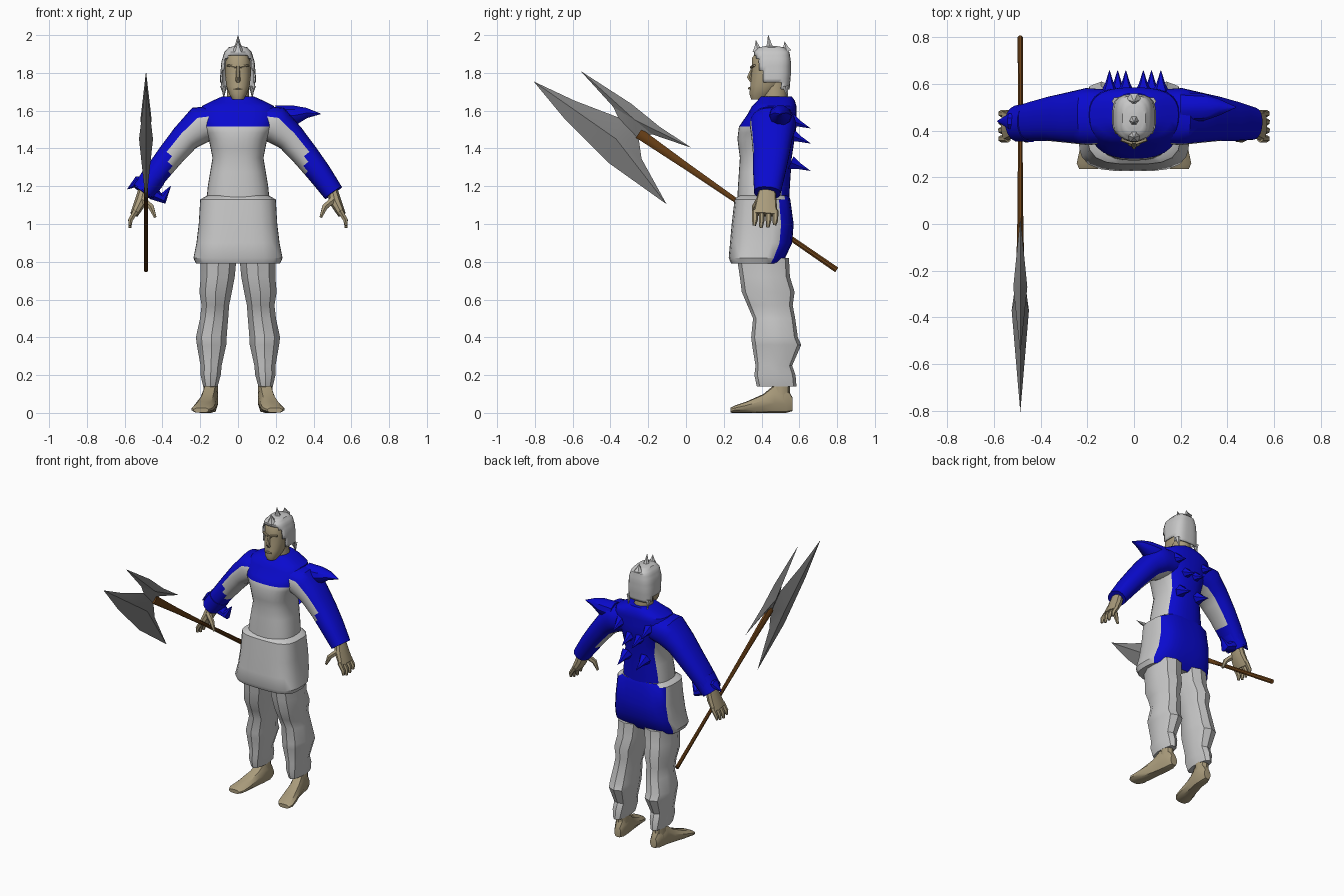
import bpy, bmesh, math
from mathutils import Vector as V

cube = bpy.data.objects.get("Cube")
if cube:
    bpy.data.objects.remove(cube)


def material(name, rgb):
    m = bpy.data.materials.new(name)
    m.use_nodes = True
    m.diffuse_color = (*rgb, 1)
    m.node_tree.nodes["Principled BSDF"].inputs["Base Color"].default_value = (*rgb, 1)
    return m


GREY = material("light grey cloth", (0.57, 0.57, 0.57))
BLUE = material("deep blue", (0.003, 0.003, 0.62))
SKIN = material("tan skin", (0.40, 0.33, 0.20))
STEEL = material("dark steel", (0.22, 0.22, 0.22))
WOOD = material("brown wood", (0.14, 0.05, 0.008))


def finish(name, bm, mats, rule=None, angle=35):
    """Turn a bmesh into an object, colouring faces by rule(centre, normal)."""
    bmesh.ops.recalc_face_normals(bm, faces=bm.faces[:])
    for f in bm.faces:
        f.smooth = True
        if rule:
            f.material_index = int(rule(f.calc_center_median(), f.normal))
    me = bpy.data.meshes.new(name)
    bm.to_mesh(me)
    bm.free()
    me.set_sharp_from_angle(angle=math.radians(angle))
    for m in mats:
        me.materials.append(m)
    ob = bpy.data.objects.new(name, me)
    bpy.context.scene.collection.objects.link(ob)
    return ob


def skin(name, rings, mats, n=12, power=2, sub=1, rule=None, cut=None, angle=35):
    """Bridge superellipse rings given as (centre, u axis, v axis)."""
    full = []
    for a, b in zip(rings, rings[1:]):
        full += [[p.lerp(q, i / sub) for p, q in zip(a, b)] for i in range(sub)]
    full.append(rings[-1])
    bm = bmesh.new()
    loops = []
    for c, u, v in full:
        loop = []
        for i in range(n):
            t = math.tau * (i + 0.5) / n
            cs, sn = math.cos(t), math.sin(t)
            k = (abs(cs) ** power + abs(sn) ** power) ** (-1 / power)
            loop.append(bm.verts.new(c + u * cs * k + v * sn * k))
        loops.append(loop)
    for a, b in zip(loops, loops[1:]):
        for i in range(n):
            bm.faces.new((a[i], a[(i + 1) % n], b[(i + 1) % n], b[i]))
    bm.faces.new(loops[-1])
    bm.faces.new(loops[0])
    if cut:
        gone = [f for f in bm.faces if cut(f.calc_center_median())]
        bmesh.ops.delete(bm, geom=gone, context="FACES")
    return finish(name, bm, mats, rule, angle)


def stack(name, levels, mats, **kw):
    """Horizontal rings: z, x min, x max, y min, y max."""
    rings = [(V(((a + b) / 2, (c + d) / 2, z)), V(((b - a) / 2, 0, 0)), V((0, (d - c) / 2, 0)))
             for z, a, b, c, d in levels]
    return skin(name, rings, mats, **kw)


def centred(levels):
    return [(z, -r, r, a, b) for z, r, a, b in levels]


def tube(name, pts, mats, side=(0, 1, 0), mirror=1, **kw):
    """Sweep along points x, y, z, in-plane half width, sideways half width."""
    path = [V((p[0] * mirror, p[1], p[2])) for p in pts]
    rings = []
    for i, p in enumerate(pts):
        t = (path[min(i + 1, len(path) - 1)] - path[max(i - 1, 0)]).normalized()
        s = V(side)
        s = (s - t * s.dot(t)).normalized()
        rings.append((path[i], t.cross(s) * p[3], s * p[4]))
    return skin(name, rings, mats, **kw)


def spike(name, base, tip, r, mat):
    side = (1, 0, 0)
    mid = V(base).lerp(V(tip), 0.45)
    tube(name, [(*base, r, r), (*mid, r * .45, r * .45), (*tip, .001, .001)], [mat], side, n=6)


# Tunic body: blue yoke and back panel over a grey front
stack("tunic_body", centred([
    (1.10, .17, .27, .545), (1.2, .16, .275, .55), (1.35, .135, .285, .56),
    (1.45, .155, .272, .575), (1.515, .19, .28, .585), (1.58, .21, .325, .585),
    (1.625, .19, .35, .585), (1.655, .13, .38, .575), (1.675, .085, .395, .56)]),
    [GREY, BLUE], n=32, power=2.6, sub=2,
    rule=lambda c, nrm: c.z > 1.515 or nrm.y > 0.6)

# Skirt with a blue back flap
stack("tunic_skirt", centred([
    (1.15, .165, .28, .545), (1.13, .2, .257, .552), (1.0, .208, .242, .57),
    (.9, .22, .233, .562), (.82, .236, .226, .525), (.79, .222, .24, .50)]),
    [GREY, BLUE], n=28, power=3.4, rule=lambda c, nrm: c.y > .44 and nrm.y > .5)

for s, label in ((1, "left"), (-1, "right")):
    # Sleeve: grey on the front and underside of the upper arm
    def sleeve_rule(c, nrm, s=s):
        top = nrm.x * s * .75 + nrm.z * .66
        return abs(c.x) > .36 or nrm.y > .45 or top > .3
    tube(label + "_sleeve", [
        (.10, .46, 1.54, .09, .115), (.2, .46, 1.525, .1, .122), (.28, .455, 1.455, .078, .108),
        (.36, .45, 1.36, .07, .095), (.43, .44, 1.27, .064, .085), (.505, .43, 1.165, .055, .07)],
        [GREY, BLUE], mirror=s, n=24, power=2.4, sub=3, rule=sleeve_rule)

    # Hand
    tube(label + "_palm", [(.5, .43, 1.175, .03, .045), (.515, .425, 1.12, .033, .055),
                           (.55, .42, 1.05, .022, .066)], [SKIN], mirror=s, n=10, power=2.6)
    for i in range(4):
        y = .365 + i * .036
        tip = .975 + .012 * abs(i - 1.4)
        tube(f"{label}_finger_{i + 1}", [
            (.54, y, 1.07, .016, .016), (.57, y, 1.02, .014, .015), (.572, y - .004, tip, .008, .009)],
            [SKIN], mirror=s, n=6)
    tube(label + "_thumb", [(.505, .39, 1.13, .02, .02), (.46, .365, 1.09, .017, .017),
                            (.438, .36, 1.035, .008, .008)], [SKIN], mirror=s, n=6)

    # Baggy trouser leg
    leg = [(.82, .005, .2, .27, .545), (.72, .015, .2, .285, .55), (.64, .03, .207, .295, .575),
           (.57, .045, .195, .325, .565), (.5, .05, .203, .355, .578), (.4, .058, .225, .345, .592),
           (.36, .06, .22, .35, .61), (.25, .085, .2, .368, .562), (.2, .09, .2, .362, .58),
           (.14, .107, .185, .375, .585)]
    ends = [(z, *sorted((a * s, b * s)), c, d) for z, a, b, c, d in leg]
    stack(label + "_trouser_leg", ends, [GREY], n=10, power=2.4, angle=32)

    # Bare foot
    foot = [(.14, .565, .045, .025, .035), (.143, .53, .07, .038, .07), (.148, .47, .075, .042, .075),
            (.16, .41, .05, .045, .05), (.178, .32, .03, .055, .03), (.19, .26, .02, .056, .02),
            (.195, .235, .014, .04, .013)]
    skin(label + "_foot", [(V((x * s, y, z)), V((w, 0, 0)), V((0, 0, h))) for x, y, z, w, h in foot],
         [SKIN], n=10, power=3)
    stack(label + "_ankle", [(z, s * .145 - .04, s * .145 + .04, .455, .55) for z in (.06, .2)],
          [SKIN], n=10)

# Neck and head
stack("neck", centred([(1.62, .065, .40, .54), (1.78, .055, .41, .53)]), [SKIN], n=12)
stack("head", centred([
    (1.66, .03, .345, .42), (1.69, .048, .335, .46), (1.73, .062, .34, .5), (1.78, .068, .345, .52),
    (1.83, .068, .35, .52), (1.88, .064, .35, .51), (1.915, .048, .375, .5)]),
    [SKIN], n=16, power=2.5)
tube("nose", [(0, .352, 1.83, .006, .008), (0, .335, 1.775, .015, .012), (0, .348, 1.755, .01, .014)],
     [SKIN], side=(1, 0, 0), n=6)
for s in (1, -1):
    tube("brow", [(.008, .345, 1.83, .007, .008), (.055, .362, 1.84, .006, .008)],
         [SKIN], mirror=s, n=6)
tube("lips", [(-.022, .341, 1.715, .004, .006), (0, .336, 1.718, .008, .008),
              (.022, .341, 1.715, .004, .006)], [SKIN], n=6)


# Helmet shell, open over the face and below the ears
def opening(c):
    face = c.z < 1.895 and c.y < .37 + (1.9 - c.z) * .3 and abs(c.x) < .085 + (c.y > .37)
    return face or c.z < 1.705 or (c.z < 1.755 and c.y < .5)


helmet = stack("helmet", centred([
    (1.68, .092, .37, .545), (1.73, .094, .365, .55), (1.79, .094, .36, .555), (1.86, .088, .357, .555),
    (1.91, .072, .36, .548), (1.935, .05, .385, .52), (1.942, .02, .42, .48)]),
    [GREY], n=32, power=3.2, sub=3, cut=opening)
shell = helmet.modifiers.new("thickness", "SOLIDIFY")
shell.thickness = .008
for y, z in ((.37, 1.972), (.435, 2.0), (.522, 1.965)):
    spike("helmet_crest_spike", (0, y + .01, 1.915), (0, y, z), .032, GREY)
for x in (-.075, .075):
    spike("helmet_neck_spike", (x, .525, 1.73), (x, .54, 1.665), .02, GREY)

# Back spikes in three staggered rows
for z, xs in ((1.535, (-.105, .115)), (1.455, (-.035, .04)), (1.31, (-.07, .075))):
    for x in xs:
        spike("back_spike", (x, .555, z + .015), (x, .658, z - .028), .042, BLUE)

# Shoulder horn on the left, horned bracer on the right
tube("shoulder_horn", [(.2, .5, 1.57, .06, .065), (.3, .5, 1.575, .055, .058),
                       (.365, .5, 1.588, .028, .035), (.437, .5, 1.583, .002, .002)], [BLUE], n=10)
tube("bracer", [(-.445, .435, 1.25, .068, .085), (-.5, .43, 1.172, .064, .078)], [BLUE], n=16)
tube("bracer_outer_horn", [(-.48, .44, 1.21, .04, .045), (-.535, .44, 1.225, .03, .035),
                           (-.585, .44, 1.185, .002, .002)], [BLUE], n=8)
tube("bracer_inner_horn", [(-.45, .44, 1.165, .04, .045), (-.395, .44, 1.135, .032, .035),
                           (-.357, .44, 1.2, .002, .002)], [BLUE], n=8)

# Axe shaft
X = -.487
tube("axe_shaft", [(X, .798, .757, .016, .012), (X, .3, 1.1, .013, .011), (X, 0, 1.307, .02, .014),
                   (X, -.25, 1.48, .03, .02)], [WOOD], side=(1, 0, 0), n=8)


# Axe blades: thin edges rising to a thick middle
def blade(name, middle, half, outline):
    bm = bmesh.new()
    rim = [bm.verts.new((X, y, z)) for y, z in outline]
    for side in (half, -half):
        peak = bm.verts.new((X + side, *middle))
        for i, v in enumerate(rim):
            bm.faces.new((v, rim[(i + 1) % len(rim)], peak))
    finish(name, bm, [STEEL], angle=15)


blade("axe_main_blade", (-.37, 1.45), .037, [
    (-.807, 1.755), (-.643, 1.557), (-.405, 1.32), (-.103, 1.105),
    (-.235, 1.345), (-.25, 1.45), (-.36, 1.565), (-.59, 1.653)])
blade("axe_back_blade", (-.27, 1.55), .03, [
    (-.25, 1.45), (-.18, 1.475), (.03, 1.403), (-.14, 1.515),
    (-.29, 1.637), (-.558, 1.81), (-.385, 1.62), (-.36, 1.565)])
